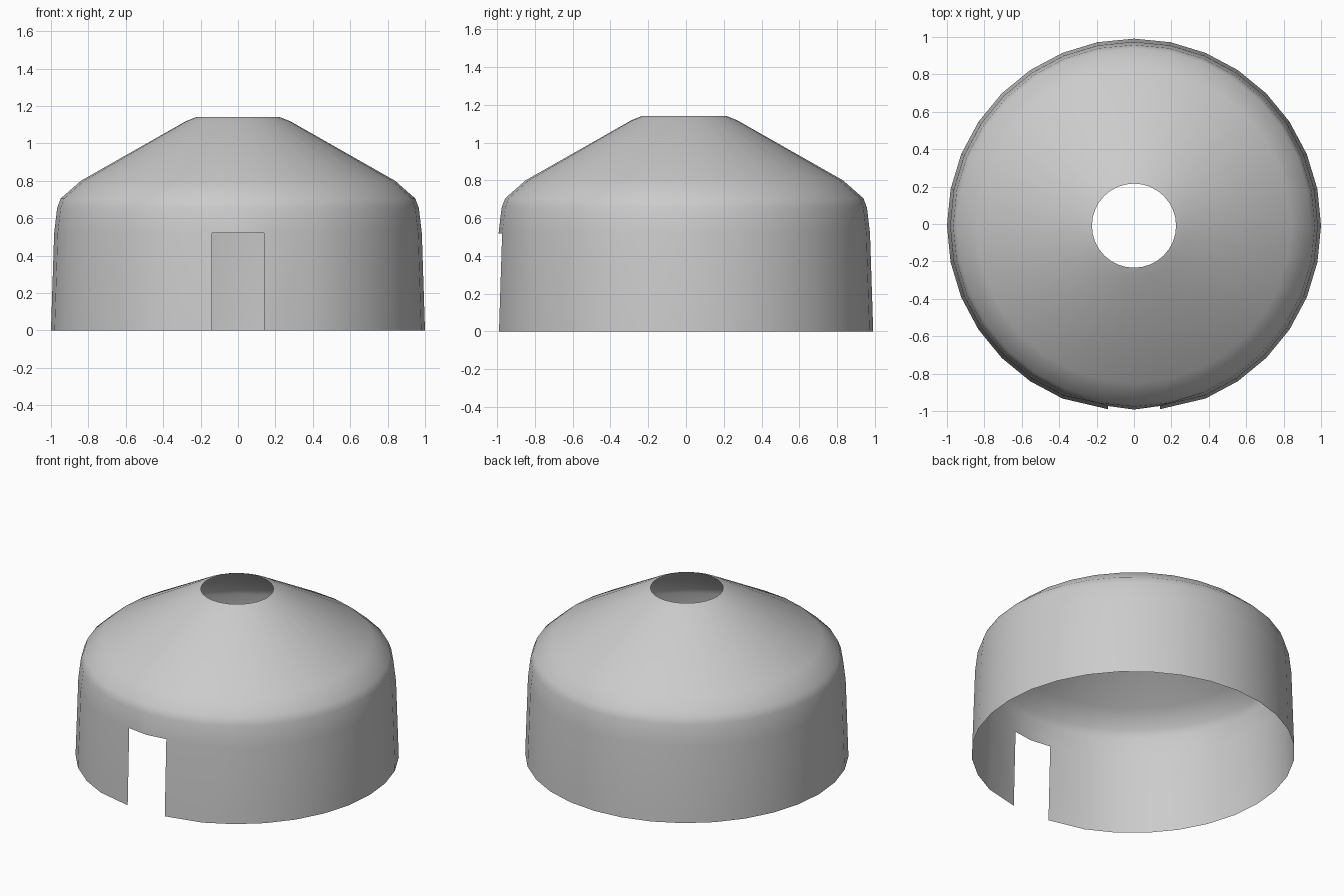
import bpy, bmesh, math

if "Cube" in bpy.data.objects:
    bpy.data.objects.remove(bpy.data.objects["Cube"])

SIDES = 32
OFFSET_Y = -0.009          # re-centres the shell after the door is cut
DOOR_HALF, DOOR_TOP = 0.14, 0.52

# Wall and roof profile: (radius, height)
profile = [(1.0, 0.0), (0.983, DOOR_TOP), (0.967, 0.655), (0.948, 0.705),
           (0.84, 0.80), (0.28, 1.118), (0.225, 1.14)]

bm = bmesh.new()
rings = []
for r, z in profile:
    ring = []
    for i in range(SIDES):
        a = 2 * math.pi * i / SIDES - math.pi / 2   # column 0 is the front
        x, y = r * math.cos(a), r * math.sin(a)
        if z <= DOOR_TOP and i in (1, SIDES - 1):   # door jambs
            x = math.copysign(DOOR_HALF, x)
        ring.append(bm.verts.new((x, y + OFFSET_Y, z)))
    rings.append(ring)

# Skin the rings, leaving the doorway open
for k in range(len(rings) - 1):
    for i in range(SIDES):
        if k == 0 and i in (0, SIDES - 1):
            continue
        j = (i + 1) % SIDES
        bm.faces.new((rings[k][i], rings[k][j], rings[k + 1][j], rings[k + 1][i]))

# Remove the unused floor vertex in the doorway
bmesh.ops.delete(bm, geom=[v for v in bm.verts if not v.link_faces], context='VERTS')
for f in bm.faces:
    f.smooth = True

mesh = bpy.data.meshes.new("tent_shell")
bm.to_mesh(mesh)
bm.free()
shell = bpy.data.objects.new("tent_shell", mesh)
bpy.context.collection.objects.link(shell)
